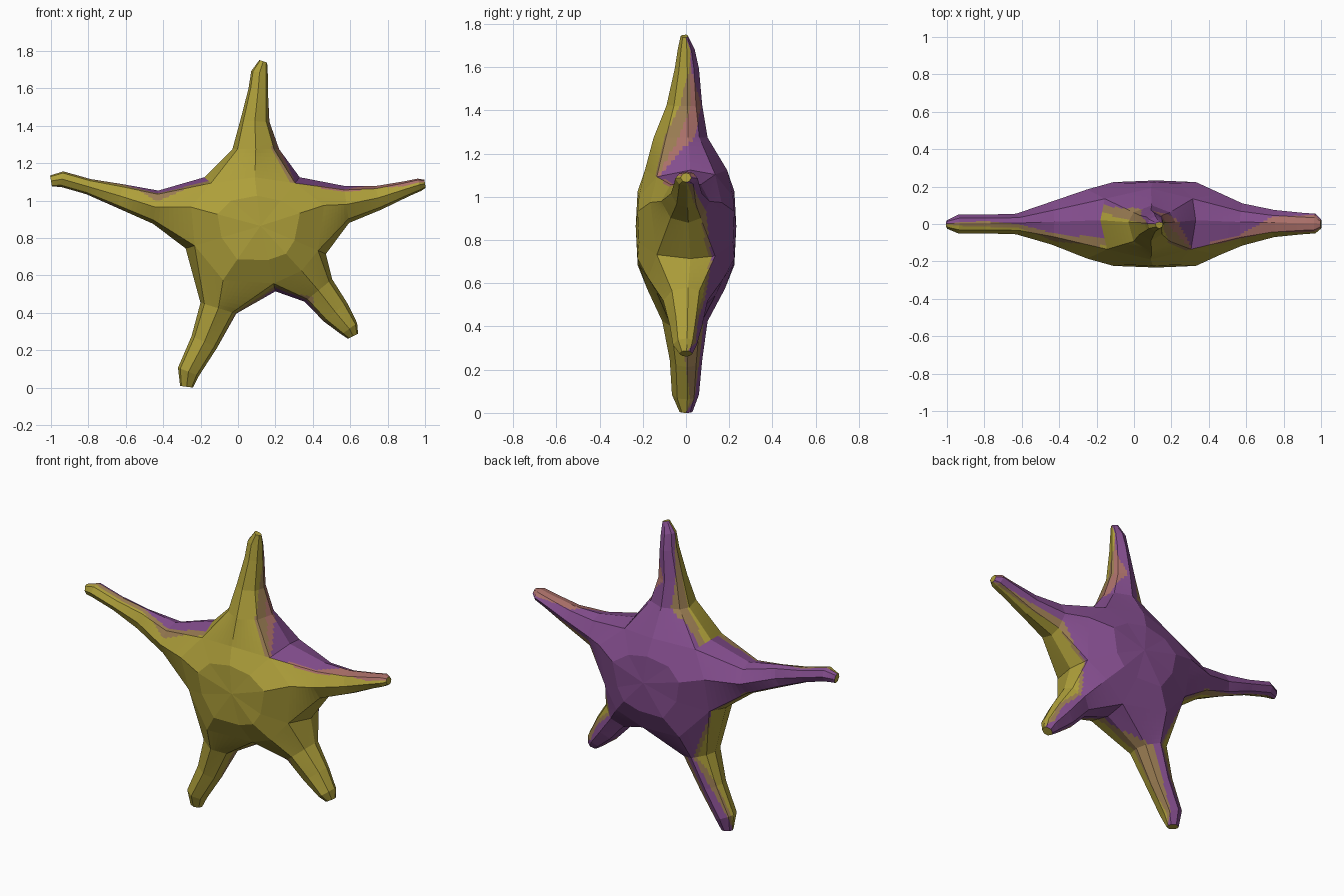
import bpy, bmesh
from mathutils import Vector

if "Cube" in bpy.data.objects:
    bpy.data.objects.remove(bpy.data.objects["Cube"])

def material(name, rgb):
    m = bpy.data.materials.new(name)
    m.diffuse_color = (*rgb, 1)
    m.use_nodes = True
    m.node_tree.nodes["Principled BSDF"].inputs["Base Color"].default_value = m.diffuse_color
    return m

MATS = [material("mustard_yellow", (0.42, 0.345, 0.042)),
        material("dusky_purple", (0.23, 0.075, 0.27)),
        material("salmon_pink", (0.40, 0.16, 0.14)),
        material("dusty_tan", (0.32, 0.20, 0.085))]
YELLOW, PURPLE, PINK, TAN = range(4)

CENTRE = (0.12, 0.87)
# Notches between neighbouring arms (x, z), clockwise from the upper right
NOTCHES = [(0.33, 1.13), (0.47, 0.72), (0.20, 0.52), (-0.28, 0.75), (-0.18, 1.13)]
# Arms clockwise from the top: ridge root (x, z, thickness),
# then sections (x, z, half width, front thickness, back thickness)
ARMS = [
    ((0.09, 1.13, 0.19), [(0.095, 1.28, 0.125, 0.15, 0.10), (0.09, 1.43, 0.078, 0.09, 0.075),
                          (0.108, 1.60, 0.052, 0.052, 0.06), (0.115, 1.69, 0.045, 0.038, 0.04),
                          (0.135, 1.75, 0.022, 0.025, 0.01)]),
    ((0.46, 0.98, 0.165), [(0.58, 0.985, 0.10, 0.115, 0.11), (0.75, 1.02, 0.065, 0.07, 0.075),
                           (0.90, 1.068, 0.042, 0.055, 0.06), (0.97, 1.09, 0.034, 0.05, 0.055),
                           (1.0, 1.095, 0.022, 0.025, 0.025)]),
    ((0.34, 0.63, 0.175), [(0.43, 0.525, 0.095, 0.105, 0.10), (0.52, 0.41, 0.08, 0.075, 0.075),
                           (0.595, 0.32, 0.052, 0.06, 0.05), (0.615, 0.28, 0.03, 0.03, 0.03)]),
    ((-0.08, 0.58, 0.18), [(-0.105, 0.43, 0.10, 0.11, 0.10), (-0.18, 0.25, 0.075, 0.075, 0.075),
                           (-0.265, 0.09, 0.06, 0.065, 0.06), (-0.275, 0.01, 0.035, 0.03, 0.03)]),
    ((-0.25, 0.97, 0.185), [(-0.44, 0.97, 0.09, 0.11, 0.12), (-0.63, 1.03, 0.065, 0.055, 0.055),
                            (-0.80, 1.08, 0.042, 0.05, 0.05), (-0.94, 1.12, 0.042, 0.05, 0.05),
                            (-1.0, 1.11, 0.03, 0.025, 0.02)]),
]
# Colour border on each arm flank, root to tip: depth y, half width of the
# blended band, and the band's front and back colour. (clockwise, anticlockwise)
FLANKS = [
    (((-.13, -.03, .02, .02, .02, 0), (.01, .07, .05, .005, 0, 0), TAN, PINK),
     ((.08, .05, .03, .01, 0, 0), (.02, .03, .02, .01, 0, 0), TAN, TAN)),
    (((.11, .08, .05, .03, .02, 0), (.01, .01, .01, .01, .01, 0), TAN, TAN),
     ((-.13, -.07, 0, 0, .005, 0), (0, .01, .04, .045, .045, .02), PINK, PINK)),
    (((-.08, -.06, 0, 0, 0), (.02, .02, .02, .01, 0), TAN, TAN),
     ((.12, .085, .05, .04, .01), (.005, .005, .005, .005, 0), TAN, TAN)),
    (((.12, .09, .05, .03, 0), (.005, .005, .01, .01, 0), TAN, TAN),
     ((-.05, .03, .03, .03, 0), (.02, .05, .03, .01, 0), TAN, TAN)),
    (((-.10, -.07, -.01, 0, 0, 0), (.02, .02, .01, .015, .01, 0), TAN, TAN),
     ((.10, .06, 0, 0, 0, 0), (.02, .02, .02, .01, .01, 0), TAN, TAN)),
]

bm = bmesh.new()

def vert(x, y, z):
    return bm.verts.new((x, y, z))

def face(verts, mat):
    bm.faces.new(verts).material_index = mat

def toward(p, k):
    """Point at fraction k of the way from the body centre to p."""
    return [c + (q - c) * k for c, q in zip(CENTRE, p)]

def at(p, y):
    return Vector((p[0], y, p[1]))

# Notch edges: front corner, side, back corner
notch = [(at(toward(p, 0.88), -0.135), at(p, 0.02), at(toward(p, 0.92), 0.135)) for p in NOTCHES]

# Front and back domes of the body
roots = [(Vector((x, -t, z)), Vector((x, t, z))) for (x, z, t), _ in ARMS]
for side, sign, mat in ((0, -1, YELLOW), (1, 1, PURPLE)):
    pole = at(CENTRE, 0.233 * sign)
    inner = [at(toward(p, 0.52), 0.218 * sign) for p in NOTCHES]
    ridge = [at(toward(a[0][:2], 0.62), 0.224 * sign) for a in ARMS]
    for i in range(5):
        for n in (i, i - 1):
            face([vert(*v) for v in (pole, inner[n], ridge[i])], mat)
            face([vert(*v) for v in (inner[n], notch[n][2 * side], roots[i][side], ridge[i])], mat)

def flank_colour(arm, strip, k, v, y):
    """Yellow in front of the border, purple behind it, a blend between."""
    border, band, front, back = FLANKS[arm][strip // 4]
    y0 = border[k] * (1 - v) + border[k + 1] * v
    b = band[k] * (1 - v) + band[k + 1] * v
    if y < y0 - b:
        return YELLOW
    if y > y0 + b:
        return PURPLE
    return front if y < y0 else back

# Arms: eight-sided lofts growing from the notches, split finely for the colours
PROFILE = [(0, -1), (0.78, -0.62), (1, 0.1), (0.78, 0.62),
           (0, 1), (-0.78, 0.62), (-1, 0.1), (-0.78, -0.62)]
N = 8
for i, (root, secs) in enumerate(ARMS):
    r, l = notch[i], notch[i - 1]
    ring = [roots[i][0], r[0], r[1], r[2], roots[i][1], l[2], l[1], l[0]]
    path = [Vector(root[:2])] + [Vector(s[:2]) for s in secs]
    for k, (x, z, w, tf, tb) in enumerate(secs):
        d = (path[min(k + 2, len(secs))] - path[k]).normalized()
        new = [Vector((x + d.y * w * u, v * (tf if v < 0 else tb), z - d.x * w * u)) for u, v in PROFILE]
        for j in range(8):
            n = (j + 1) % 8
            def patch(u, v):
                return ring[j].lerp(ring[n], u).lerp(new[j].lerp(new[n], u), v)
            for a in range(N):
                for b in range(N):
                    v = (b + 0.5) / N
                    mat = flank_colour(i, j, k, v, patch((a + 0.5) / N, v).y)
                    face([vert(*patch((a + p) / N, (b + q) / N))
                          for p, q in ((0, 0), (1, 0), (1, 1), (0, 1))], mat)
        ring = new
    face([vert(*p) for p in ring], YELLOW)  # blunt tip

# Weld, orient and stand on the ground
bmesh.ops.remove_doubles(bm, verts=bm.verts[:], dist=0.0002)
bmesh.ops.recalc_face_normals(bm, faces=bm.faces[:])
low = min(v.co.z for v in bm.verts)
bmesh.ops.translate(bm, verts=bm.verts[:], vec=(0, 0, -low))

mesh = bpy.data.meshes.new("starfish_body")
bm.to_mesh(mesh)
bm.free()
for m in MATS:
    mesh.materials.append(m)
obj = bpy.data.objects.new("starfish_body", mesh)
bpy.context.collection.objects.link(obj)
